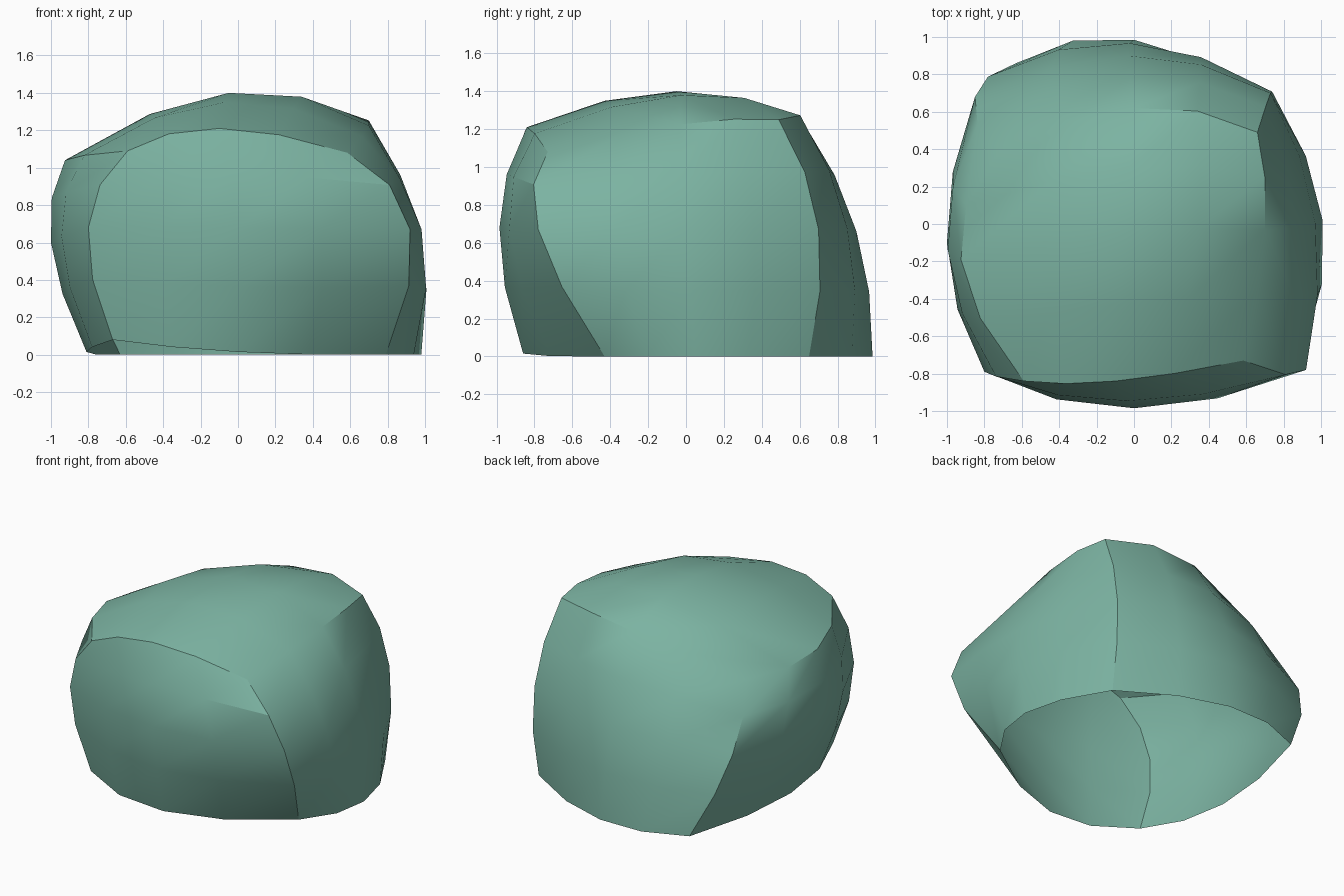
import bpy, bmesh, math
from mathutils import Vector

if "Cube" in bpy.data.objects:
    bpy.data.objects.remove(bpy.data.objects["Cube"])

# Control points of a bulging box; letters: F/B front/back, L/R left/right,
# t/m/b top/middle/bottom, C = middle of that side
P = {k: Vector(v) for k, v in {
    'FLt': (-.59, -.84, 1.09), 'FCt': (-.10, -.84, 1.21), 'FRt': (.585, -.73, 1.08),
    'FLm': (-.80, -.79, .68), 'FCm': (0, -.985, .68), 'FRm': (.92, -.78, .67),
    'FLb': (-.67, -.735, .08), 'FCb': (0, -.86, .015), 'FRb': (.79, -.43, 0),
    'BLt': (-.74, .36, .98), 'BCt': (0, .62, 1.235), 'BRt': (.66, .49, 1.25),
    'BLm': (-.85, .68, .58), 'BCm': (-.03, .90, .66), 'BRm': (.73, .70, .67),
    'BLb': (-.63, .86, 0), 'BCb': (0, .985, 0), 'BRb': (.73, .65, 0),
    'CLt': (-.925, -.19, 1.04), 'CLm': (-1, -.10, .60), 'CLb': (-.81, -.05, .015),
    'CRt': (.70, -.03, 1.225), 'CRm': (.97, 0, .67), 'CRb': (.98, .05, 0),
    'CCt': (-.05, -.05, 1.40)}.items()}

# Each side is a 3x3 patch, rows from bottom to top, columns left to right seen from outside
def wall(cols):
    return [[P[c + level] for c in cols] for level in 'bmt']

sides = [wall(('FL', 'FC', 'FR')), wall(('FR', 'CR', 'BR')),
         wall(('BR', 'BC', 'BL')), wall(('BL', 'CL', 'FL')),
         [[P[r + c + 't'] for c in 'LCR'] for r in 'FCB']]

def weights(t):
    return ((1 - t) * (1 - 2 * t), 4 * t * (1 - t), t * (2 * t - 1))

def patch_point(patch, u, v):
    p = Vector((0, 0, 0))
    for row, wv in zip(patch, weights(v)):
        for q, wu in zip(row, weights(u)):
            p += q * (wu * wv)
    return p

# Rock shell, open underneath
N = 4
bm = bmesh.new()
for patch in sides:
    g = [[bm.verts.new(patch_point(patch, i / N, j / N)) for i in range(N + 1)]
         for j in range(N + 1)]
    for j in range(N):
        for i in range(N):
            bm.faces.new((g[j][i], g[j][i + 1], g[j + 1][i + 1], g[j + 1][i]))
bmesh.ops.remove_doubles(bm, verts=bm.verts[:], dist=0.001)
for v in bm.verts:
    v.co.z = max(v.co.z, 0)

mesh = bpy.data.meshes.new('rock')
bm.to_mesh(mesh)
bm.free()
rock = bpy.data.objects.new('rock', mesh)
bpy.context.collection.objects.link(rock)

# Single green colour
mat = bpy.data.materials.new('sage green')
mat.diffuse_color = (.20, .45, .36, 1)
mat.use_nodes = True
mat.node_tree.nodes["Principled BSDF"].inputs["Base Color"].default_value = mat.diffuse_color
mesh.materials.append(mat)

# Smooth sides, sharp corners
bpy.context.view_layer.objects.active = rock
rock.select_set(True)
bpy.ops.object.shade_smooth_by_angle(angle=math.radians(30))
